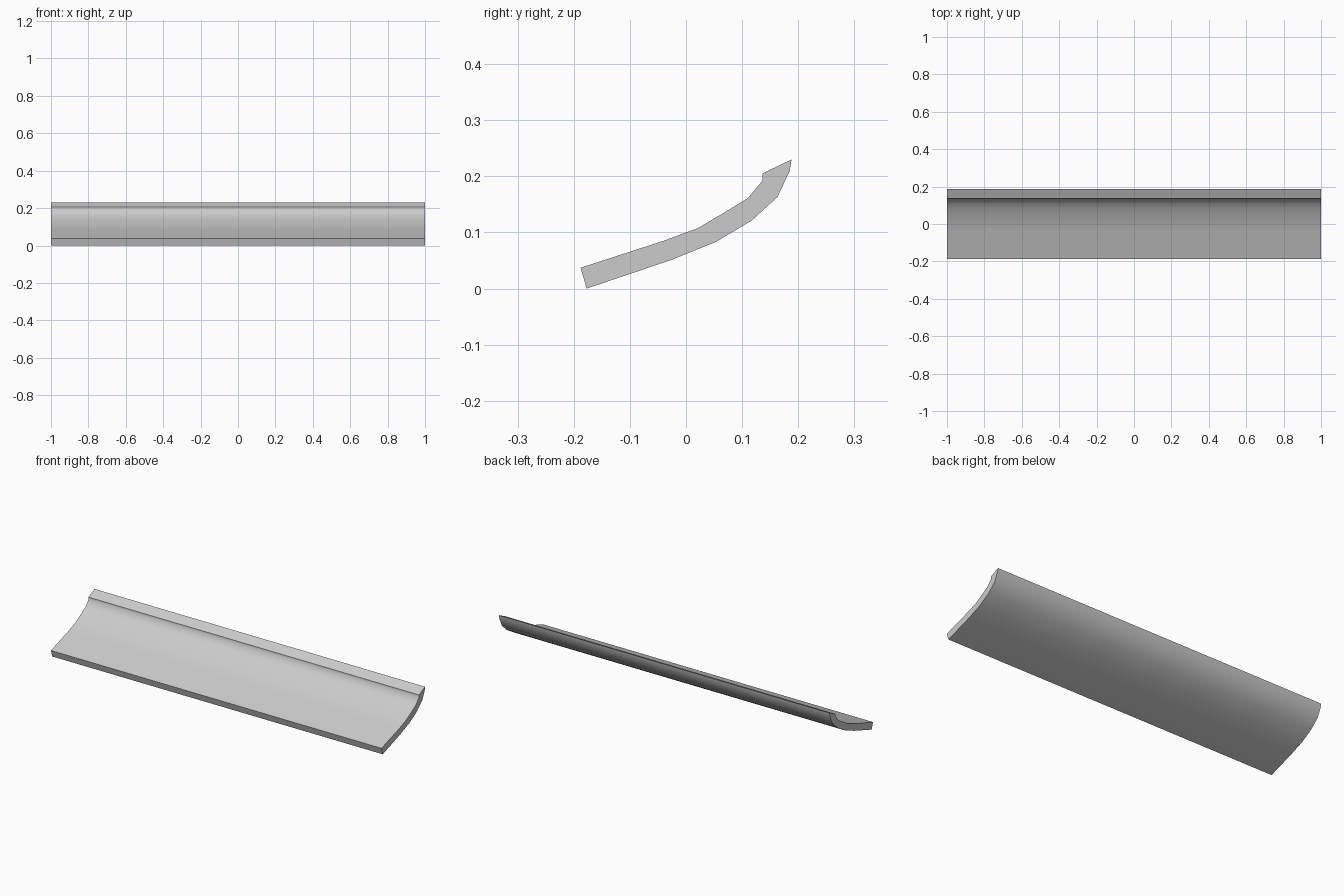
import bpy, bmesh

if "Cube" in bpy.data.objects:
    bpy.data.objects.remove(bpy.data.objects["Cube"])

# Cross-section (y, z): underside from front edge to lip, then upper side back
under = [(-0.177, 0.0), (-0.026, 0.051), (0.053, 0.083), (0.117, 0.121),
         (0.163, 0.163), (0.185, 0.210), (0.188, 0.230)]
upper = [(0.136, 0.205), (0.136, 0.192), (0.110, 0.161), (0.079, 0.142),
         (0.022, 0.108), (-0.040, 0.085), (-0.188, 0.037)]

# Curved slat: the section extruded along x
bm = bmesh.new()
section = bm.faces.new([bm.verts.new((-1, y, z)) for y, z in under + upper])
ext = bmesh.ops.extrude_face_region(bm, geom=[section], use_keep_orig=True)
moved = [g for g in ext["geom"] if isinstance(g, bmesh.types.BMVert)]
bmesh.ops.translate(bm, vec=(2, 0, 0), verts=moved)
bmesh.ops.recalc_face_normals(bm, faces=bm.faces)
mesh = bpy.data.meshes.new("curved_slat")
bm.to_mesh(mesh)
bm.free()
slat = bpy.data.objects.new("curved_slat", mesh)
bpy.context.collection.objects.link(slat)

# Smooth bends, crisp rims
bpy.context.view_layer.objects.active = slat
slat.select_set(True)
bpy.ops.object.shade_smooth_by_angle(angle=0.7)
